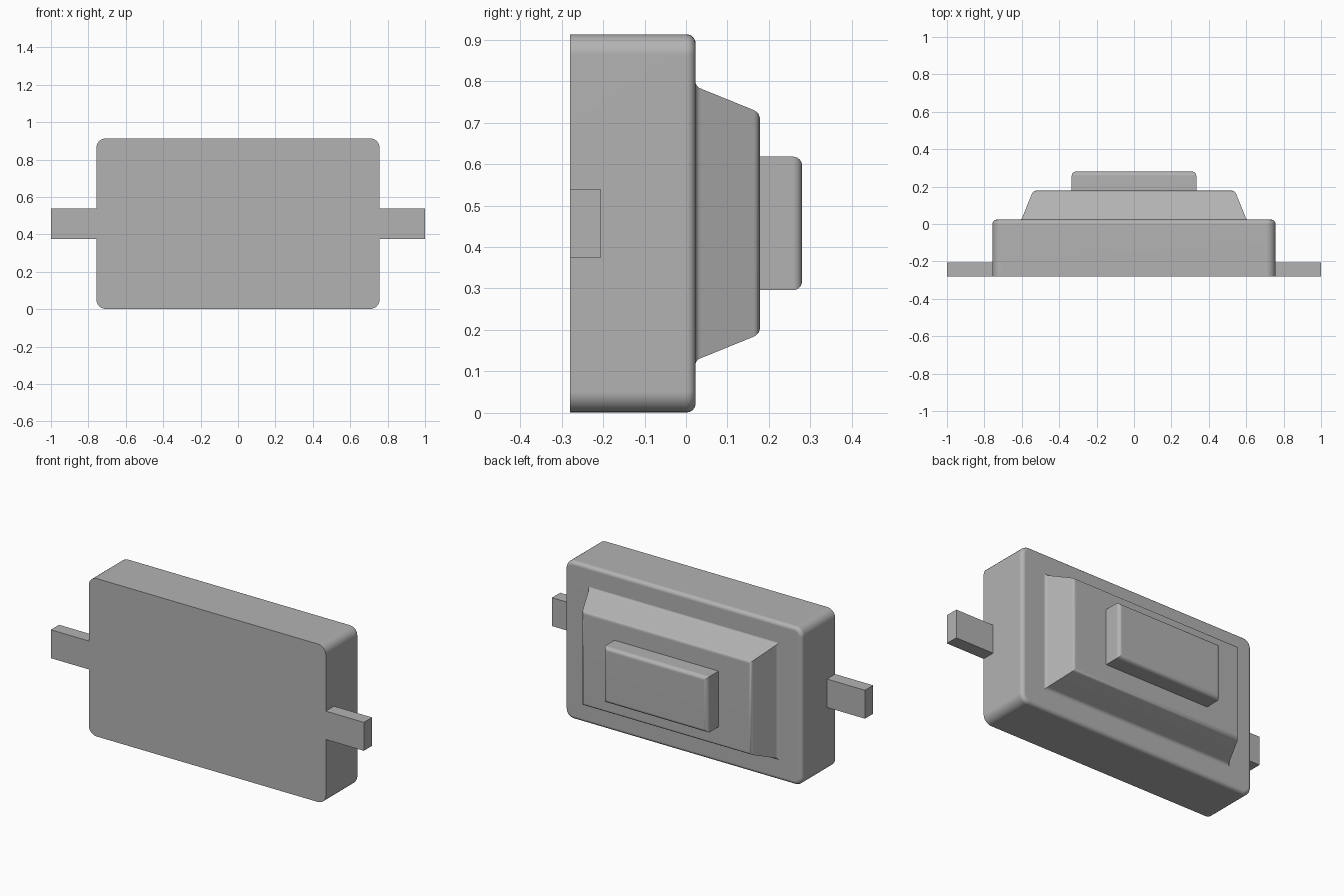
import bpy, bmesh
from math import sin, cos, pi, radians

if "Cube" in bpy.data.objects:
    bpy.data.objects.remove(bpy.data.objects["Cube"])

MID_Z = 0.457

grey = bpy.data.materials.new("plain grey")
grey.use_nodes = True
COLOUR = (0.45, 0.45, 0.45, 1)
grey.diffuse_color = COLOUR
grey.node_tree.nodes["Principled BSDF"].inputs["Base Color"].default_value = COLOUR


def outline(hx, hz, radius, inset, steps=6):
    """Rounded rectangle in x and z, shrunk by inset; sharp when radius is 0."""
    pts = []
    for k, (sx, sz) in enumerate([(1, 1), (-1, 1), (-1, -1), (1, -1)]):
        if radius == 0:
            pts.append((sx * (hx - inset), sz * (hz - inset)))
            continue
        for i in range(steps + 1):
            a = (k + i / steps) * pi / 2
            r = radius - inset
            pts.append((sx * (hx - radius) + r * cos(a), sz * (hz - radius) + r * sin(a)))
    return pts


def fillet(y_end, r, steps=6):
    """Profile points (y, inset) of a rounded edge ending at y_end."""
    arc = [i / steps * pi / 2 for i in range(steps + 1)]
    return [(y_end - r + r * sin(a), r - r * cos(a)) for a in arc]


def loft(name, hx, hz, radius, profile):
    """Stack outlines along y and cap both ends."""
    bm = bmesh.new()
    rings = [[bm.verts.new((x, y, MID_Z + z)) for x, z in outline(hx, hz, radius, inset)]
             for y, inset in profile]
    n = len(rings[0])
    for a, b in zip(rings, rings[1:]):
        for i in range(n):
            j = (i + 1) % n
            bm.faces.new((a[i], a[j], b[j], b[i]))
    bm.faces.new(rings[0])
    bm.faces.new(rings[-1])
    bmesh.ops.recalc_face_normals(bm, faces=bm.faces)
    mesh = bpy.data.meshes.new(name)
    bm.to_mesh(mesh)
    bm.free()
    mesh.materials.append(grey)
    obj = bpy.data.objects.new(name, mesh)
    bpy.context.collection.objects.link(obj)
    bpy.ops.object.select_all(action="DESELECT")
    obj.select_set(True)
    bpy.context.view_layer.objects.active = obj
    bpy.ops.object.shade_smooth_by_angle(angle=radians(30))
    weighted = obj.modifiers.new("flat faces", "WEIGHTED_NORMAL")
    weighted.keep_sharp = True
    return obj


# Housing: rounded corners and a rounded back rim
loft("housing", 0.757, 0.456, 0.05, [(-0.28, 0)] + fillet(0.023, 0.022))

# Sloped collar: flared foot, straight slope, softened top edge
loft("collar", 0.61, 0.338, 0,
     [(0.02, 0), (0.023, 0), (0.026, 0.006), (0.030, 0.010), (0.036, 0.013),
      (0.164, 0.065), (0.170, 0.069), (0.175, 0.074), (0.178, 0.083)])

# Push button
loft("button", 0.333, 0.161, 0, [(0.17, 0)] + fillet(0.28, 0.022))

# Solder legs on both sides
for side, name in ((1, "left_leg"), (-1, "right_leg")):
    leg = loft(name, 0.1235, 0.082, 0, [(-0.28, 0), (-0.205, 0)])
    leg.location.x = side * 0.8765
